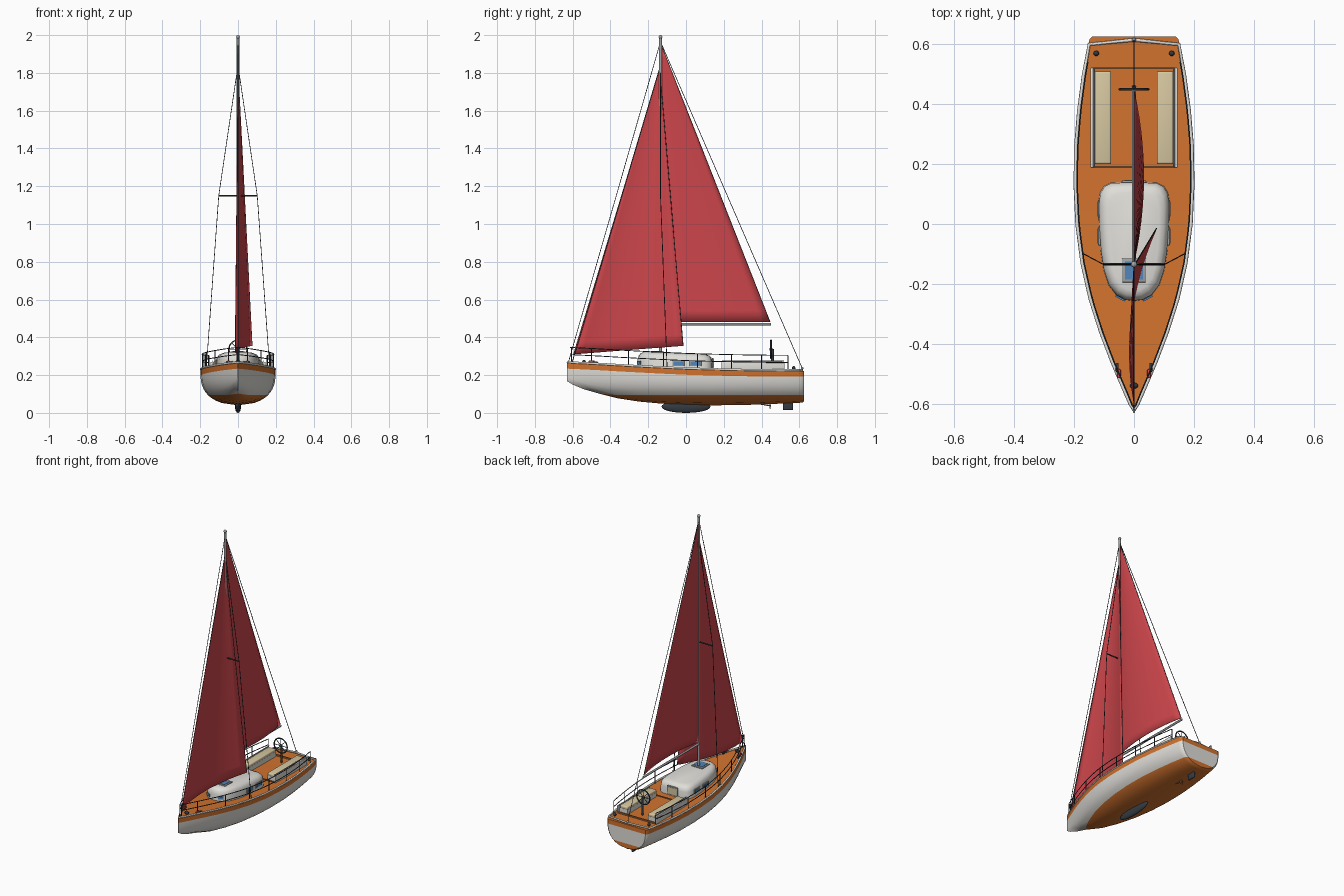
import bpy, bmesh, math
from mathutils import Vector

if "Cube" in bpy.data.objects:
    bpy.data.objects.remove(bpy.data.objects["Cube"])

def mat(name, r, g, b):
    m = bpy.data.materials.new(name)
    m.diffuse_color = (r, g, b, 1)
    m.use_nodes = True
    m.node_tree.nodes["Principled BSDF"].inputs["Base Color"].default_value = m.diffuse_color
    return m

WHITE = mat("white", .74, .73, .69)
ORANGE = mat("orange", .64, .17, .027)
RED = mat("sail red", .6, .06, .07)
DARK = mat("dark slate", .035, .045, .055)
GREY = mat("metal grey", .36, .38, .38)
CREAM = mat("cushion cream", .68, .58, .36)
BLUE = mat("window blue", .08, .24, .5)
BROWN = mat("bronze", .3, .12, .04)

def finish(name, bm, mats, angle=35):
    me = bpy.data.meshes.new(name)
    bm.to_mesh(me)
    bm.free()
    for m in mats:
        me.materials.append(m)
    ob = bpy.data.objects.new(name, me)
    bpy.context.collection.objects.link(ob)
    bpy.ops.object.select_all(action='DESELECT')
    ob.select_set(True)
    bpy.context.view_layer.objects.active = ob
    bpy.ops.object.shade_smooth_by_angle(angle=math.radians(angle))
    return ob

def box(name, loc, size, m, bevel=0):
    bm = bmesh.new()
    bmesh.ops.create_cube(bm, size=1)
    for v in bm.verts:
        v.co = Vector([v.co[i] * size[i] + loc[i] for i in range(3)])
    if bevel:
        bmesh.ops.bevel(bm, geom=bm.edges[:], offset=bevel, segments=3, profile=.5, affect='EDGES')
    return finish(name, bm, [m])

def ball(name, loc, size, m):
    bm = bmesh.new()
    bmesh.ops.create_uvsphere(bm, u_segments=20, v_segments=12, radius=1)
    for v in bm.verts:
        v.co = Vector([v.co[i] * size[i] + loc[i] for i in range(3)])
    return finish(name, bm, [m])

def tube(name, pts, r, m, cyclic=False):
    cu = bpy.data.curves.new(name, 'CURVE')
    cu.dimensions = '3D'
    cu.bevel_depth, cu.bevel_resolution, cu.use_fill_caps = r, 1, True
    sp = cu.splines.new('POLY')
    sp.points.add(len(pts) - 1)
    for p, c in zip(sp.points, pts):
        p.co = (*c, 1)
    sp.use_cyclic_u = cyclic
    cu.materials.append(m)
    ob = bpy.data.objects.new(name, cu)
    bpy.context.collection.objects.link(ob)
    return ob

# Hull stations: y, half width, sheer height, keel height
ST = [(-.63, .002, .264, .168), (-.6, .016, .263, .15), (-.54, .042, .26, .125),
      (-.46, .076, .256, .102), (-.36, .114, .25, .077), (-.25, .149, .244, .06),
      (-.13, .176, .238, .049), (0, .193, .232, .043), (.13, .199, .228, .04),
      (.26, .197, .225, .041), (.38, .187, .223, .044), (.5, .171, .222, .049),
      (.6, .153, .222, .053), (.618, .148, .222, .056), (.626, .139, .222, .062)]

def at(y, k):
    for a, b in zip(ST, ST[1:]):
        if y <= b[0]:
            t = (y - a[0]) / (b[0] - a[0])
            return a[k] + t * (b[k] - a[k])
    return ST[-1][k]

def section(w, zs, zb):
    split = max(zb, .094)
    zz = [zs, zs - .03] + [zs - .03 + (split - zs + .03) * i / 6 for i in range(1, 7)]
    zz += [zb + (split - zb) * math.cos(math.pi / 2 * i / 7) for i in range(1, 8)]
    return [(w * max(0, 1 - ((zs - z) / (zs - zb)) ** 3) ** .5, z) for z in zz]

bm = bmesh.new()
cols = {}
for s in (-1, 1):
    cols[s] = [[bm.verts.new((s * x, st[0], z)) for x, z in section(*st[1:])] for st in ST]
def face(vs, mi):
    bm.faces.new(vs).material_index = mi
for j in range(14):
    mi = 0 if 1 <= j < 7 else 1        # stripe, topsides, bottom paint
    for s in (-1, 1):
        for a, b in zip(cols[s], cols[s][1:]):
            face([a[j], b[j], b[j + 1], a[j + 1]], mi)
    for i in (0, -1):                  # stem and transom
        l, r = cols[-1][i], cols[1][i]
        face([l[j], r[j], r[j + 1], l[j + 1]], mi)
for i in range(len(ST) - 1):           # deck
    face([cols[-1][i][0], cols[1][i][0], cols[1][i + 1][0], cols[-1][i + 1][0]], 1)
bmesh.ops.remove_doubles(bm, verts=bm.verts, dist=.0002)
bmesh.ops.recalc_face_normals(bm, faces=bm.faces)
finish("hull", bm, [WHITE, ORANGE], 40)

# Toe rail round the deck edge
edge = [(st[1] - .003, st[0], st[2] + .004) for st in ST[:-2]]
tube("toe_rail", [(-.0, -.626, .268)] + edge[1:] + [(0, .615, .228)] +
     [(-x, y, z) for x, y, z in edge[:0:-1]], .006, WHITE, True)

# Keel, rudder and propeller
ball("keel", (0, 0, .033), (.016, .13, .033), DARK)
box("rudder", (0, .54, .038), (.014, .055, .046), DARK, .006)
tube("propeller_shaft", [(0, .38, .05), (0, .45, .037)], .004, BROWN)
for k in range(3):
    a = k * 2.094 + math.pi / 2
    ball("propeller_blade", (.01 * math.cos(a), .445, .037 + .01 * math.sin(a)), (.006, .003, .011), BROWN)

# Cabin lofted from a rounded plan
half = [(0, -.258), (.03, -.254), (.06, -.238), (.085, -.205), (.102, -.155), (.112, -.09),
        (.118, 0), (.119, .07), (.114, .105), (.1, .127), (.078, .138), (0, .142)]
plan = half + [(-x, y) for x, y in half[-2:0:-1]]
bm = bmesh.new()
rings = []
for h, inset in ((0, 0), (.6, .002), (.8, .007), (.93, .018), (1, .036)):
    ring = []
    for x, y in plan:
        k = 1 - inset / .12
        yy = -.058 + (y + .058) * (1 - inset / .2)
        ring.append(bm.verts.new((x * k, yy, .22 + h * (.096 - .04 * (yy + .058)))))
    rings.append(ring)
n = len(plan)
for a, b in zip(rings, rings[1:]):
    for i in range(n):
        bm.faces.new([a[i], a[(i + 1) % n], b[(i + 1) % n], b[i]])
bm.faces.new(rings[-1])
bmesh.ops.recalc_face_normals(bm, faces=bm.faces)
finish("cabin", bm, [WHITE], 50)

# Roof hatch, companionway and side windows
box("hatch_frame", (0, -.155, .321), (.08, .08, .008), GREY, .002)
box("hatch_glass", (0, -.155, .324), (.06, .06, .006), BLUE)
box("companionway_frame", (0, .142, .262), (.08, .007, .058), GREY, .002)
box("companionway_door", (0, .144, .262), (.064, .007, .044), CREAM)
for s in (-1, 1):
    for y in (-.04, .05):
        box("side_window_frame", (s * .116, y, .262), (.008, .062, .03), GREY, .002)
        box("side_window", (s * .118, y, .262), (.007, .05, .02), BLUE)
    w = box("front_window", (0, 0, 0), (.035, .006, .018), BLUE)
    w.location, w.rotation_euler = (s * .046, -.248, .266), (0, 0, s * .5)

# Cockpit: benches, coamings and rims
for s in (-1, 1):
    box("bench_base", (s * .104, .355, .235), (.056, .31, .04), WHITE)
    box("bench_cushion", (s * .104, .355, .262), (.056, .31, .022), CREAM, .007)
    box("coaming", (s * .14, .355, .245), (.011, .335, .05), WHITE, .003)
    tube("coaming_rail", [(s * .134, .19, .274), (s * .134, .52, .274)], .003, GREY)
for y in (.19, .52):
    box("cockpit_rim", (0, y, .226), (.28, .006, .012), BROWN)

# Steering wheel and pedestal
C = Vector((0, .45, .337))
def rim(a, r):
    return C + Vector((r * math.cos(a), 0, r * math.sin(a)))
tube("wheel_rim", [rim(math.tau * i / 28, .048) for i in range(28)], .004, DARK, True)
for k in range(4):
    a = math.pi * k / 4
    tube("wheel_spoke", [rim(a, -.048), rim(a, .048)], .002, DARK)
ball("wheel_hub", C, (.009, .009, .009), DARK)
tube("wheel_pedestal", [(0, .458, .22), (0, .458, .337)], .008, DARK)

# Mast, boom, spreaders and rigging
MY = -.135
tube("mast", [(0, MY, .3), (0, MY, 1.985)], .008, GREY)
ball("masthead", (0, MY, 1.99), (.01, .01, .01), GREY)
tube("boom", [(0, MY, .47), (0, .45, .47)], .007, GREY)
tube("backstay", [(0, MY, 1.965), (0, .618, .23)], .002, DARK)
tube("forestay", [(0, MY, 1.965), (0, -.622, .27)], .002, DARK)
tube("jib_stay", [(0, MY, 1.84), (0, -.602, .27)], .0025, DARK)
tube("spreader", [(-.102, MY, 1.15), (.102, MY, 1.15)], .004, DARK)
for s in (-1, 1):
    tube("shroud", [(0, MY, 1.84), (s * .102, MY, 1.15), (s * .168, -.1, .235)], .002, DARK)

# Sails: triangular grids with a soft belly
def sail(name, tack, head, clew, belly, rows=24, n=12):
    tack, head, clew = Vector(tack), Vector(head), Vector(clew)
    bm = bmesh.new()
    grid = []
    for j in range(rows + 1):
        v = j / rows
        a, b = tack.lerp(head, v), clew.lerp(head, v)
        grid.append([])
        for i in range(n + 1):
            u = i / n
            p = a.lerp(b, u)
            p.x += belly * 4 * u * (1 - u) * (1 - v)
            grid[-1].append(bm.verts.new(p))
    for a, b in zip(grid, grid[1:]):
        for i in range(n):
            bm.faces.new([a[i], a[i + 1], b[i + 1], b[i]])
    bmesh.ops.remove_doubles(bm, verts=bm.verts, dist=.0002)
    ob = finish(name, bm, [RED], 60)
    so = ob.modifiers.new("cloth", 'SOLIDIFY')
    so.thickness, so.offset = .003, 0
    tube(name + "_leech", [clew, head], .002, DARK)
sail("mainsail", (0, -.128, .482), (0, -.128, 1.94), (0, .445, .482), .032)
sail("jib", (0, -.597, .31), (0, -.14, 1.82), (.075, -.015, .355), -.045)

# Guard rails
YS = [-.605, -.5, -.305, -.12, .06, .24, .4, .54]
def guard(y, s, h):
    return (s * max(.006, at(y, 1) - .009), y, at(y, 2) + h)
for s in (-1, 1):
    for y in YS:
        tube("stanchion", [guard(y, s, 0), guard(y, s, .083)], .003, DARK)
    fine = [-.605 + i * 1.145 / 24 for i in range(25)]
    for h in (.045, .083):
        tube("guard_wire", [guard(y, s, h) for y in fine], .0025, DARK)
    # Cleats and bow lights
    ball("stern_cleat", (s * .126, .57, .235), (.009, .009, .013), DARK)
    box("bow_cleat", (s * .056, -.48, .264), (.01, .028, .014), DARK, .003)
    box("bow_light", (s * .05, -.5, .272), (.012, .03, .012), RED, .003)
tube("bow_rail", [guard(-.605, -1, .083), (0, -.612, .347), guard(-.605, 1, .083)], .003, DARK)
ball("windlass", (0, -.54, .268), (.014, .01, .012), DARK)
ball("stern_fitting", (0, .615, .236), (.007, .007, .008), GREY)
